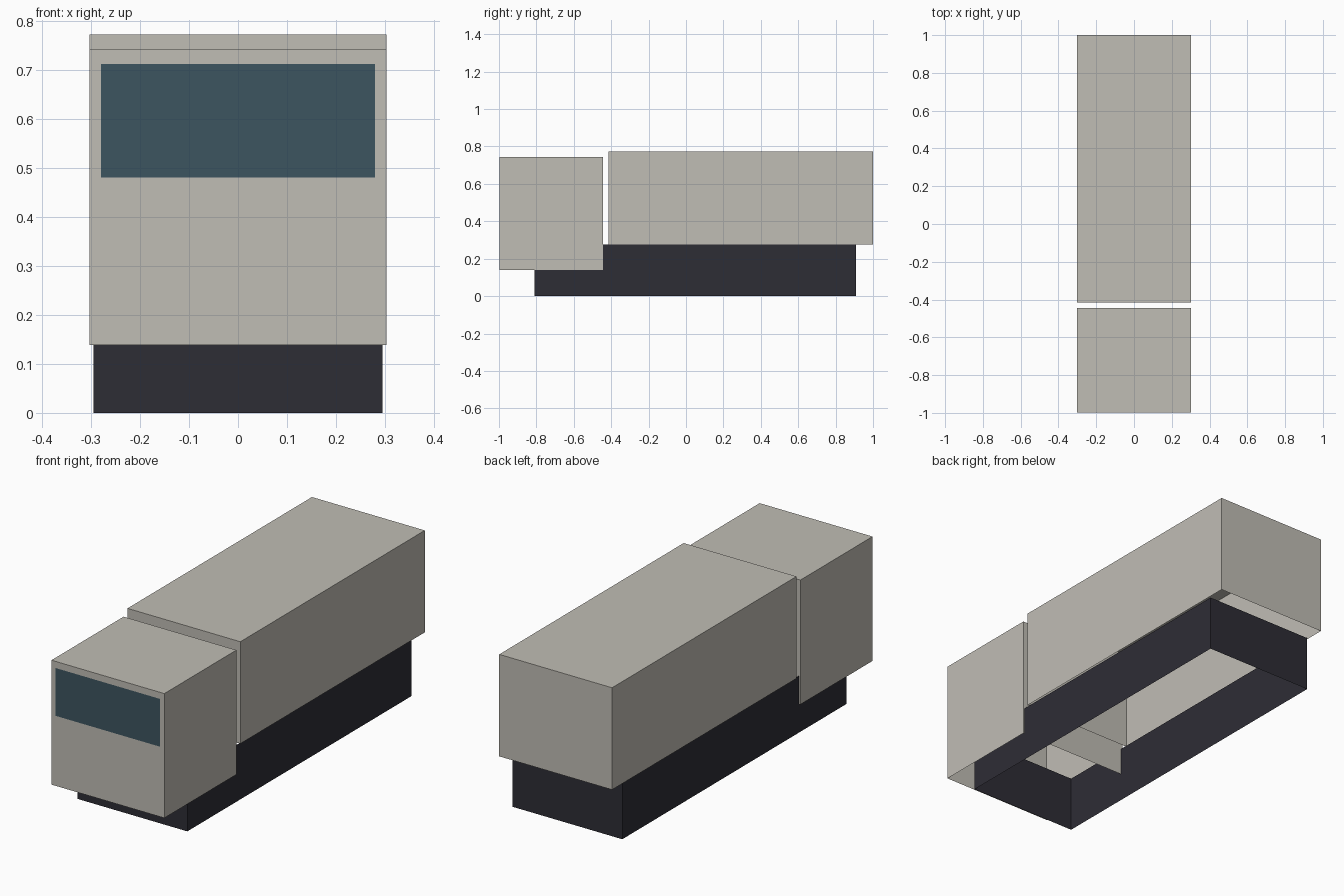
import bpy
import bmesh

default_cube = bpy.data.objects.get("Cube")
if default_cube:
    bpy.data.objects.remove(default_cube, do_unlink=True)


def make_material(name, colour):
    mat = bpy.data.materials.new(name)
    mat.use_nodes = True
    mat.diffuse_color = (*colour, 1)
    mat.node_tree.nodes["Principled BSDF"].inputs["Base Color"].default_value = (*colour, 1)
    return mat


def make_shell(name, mat, half_width, y_range, z_range, open_sides):
    """Thin-walled box; open_sides lists the z directions left without a face."""
    lows = (-half_width, y_range[0], z_range[0])
    highs = (half_width, y_range[1], z_range[1])
    bm = bmesh.new()
    bmesh.ops.create_cube(bm, size=1)
    for vert in bm.verts:
        vert.co = [hi if c > 0 else lo for c, lo, hi in zip(vert.co, lows, highs)]
    bm.normal_update()
    removed = [f for f in bm.faces if round(f.normal.z) in open_sides]
    bmesh.ops.delete(bm, geom=removed, context='FACES')
    return finish(name, mat, bm)


def finish(name, mat, bm):
    mesh = bpy.data.meshes.new(name)
    bm.to_mesh(mesh)
    bm.free()
    mesh.materials.append(mat)
    obj = bpy.data.objects.new(name, mesh)
    bpy.context.collection.objects.link(obj)
    return obj


paint = make_material("warm grey paint", (0.53, 0.51, 0.46))
dark = make_material("dark chassis", (0.027, 0.026, 0.036))
glass = make_material("blue glass", (0.046, 0.089, 0.117))

UP, DOWN = 1, -1

# Chassis skirt, open above and below
make_shell("chassis_skirt", dark, 0.295, (-0.81, 0.91), (0, 0.276), (UP, DOWN))

# Cab and cargo body, both hollow and open underneath
make_shell("cab", paint, 0.303, (-0.998, -0.445), (0.139, 0.743), (DOWN,))
make_shell("cargo_body", paint, 0.303, (-0.415, 1.0), (0.277, 0.772), (DOWN,))

# Windscreen plate just ahead of the cab front
bm = bmesh.new()
corners = [(-0.28, 0.48), (0.28, 0.48), (0.28, 0.712), (-0.28, 0.712)]
bm.faces.new([bm.verts.new((x, -1, z)) for x, z in corners])
finish("windscreen", glass, bm)
